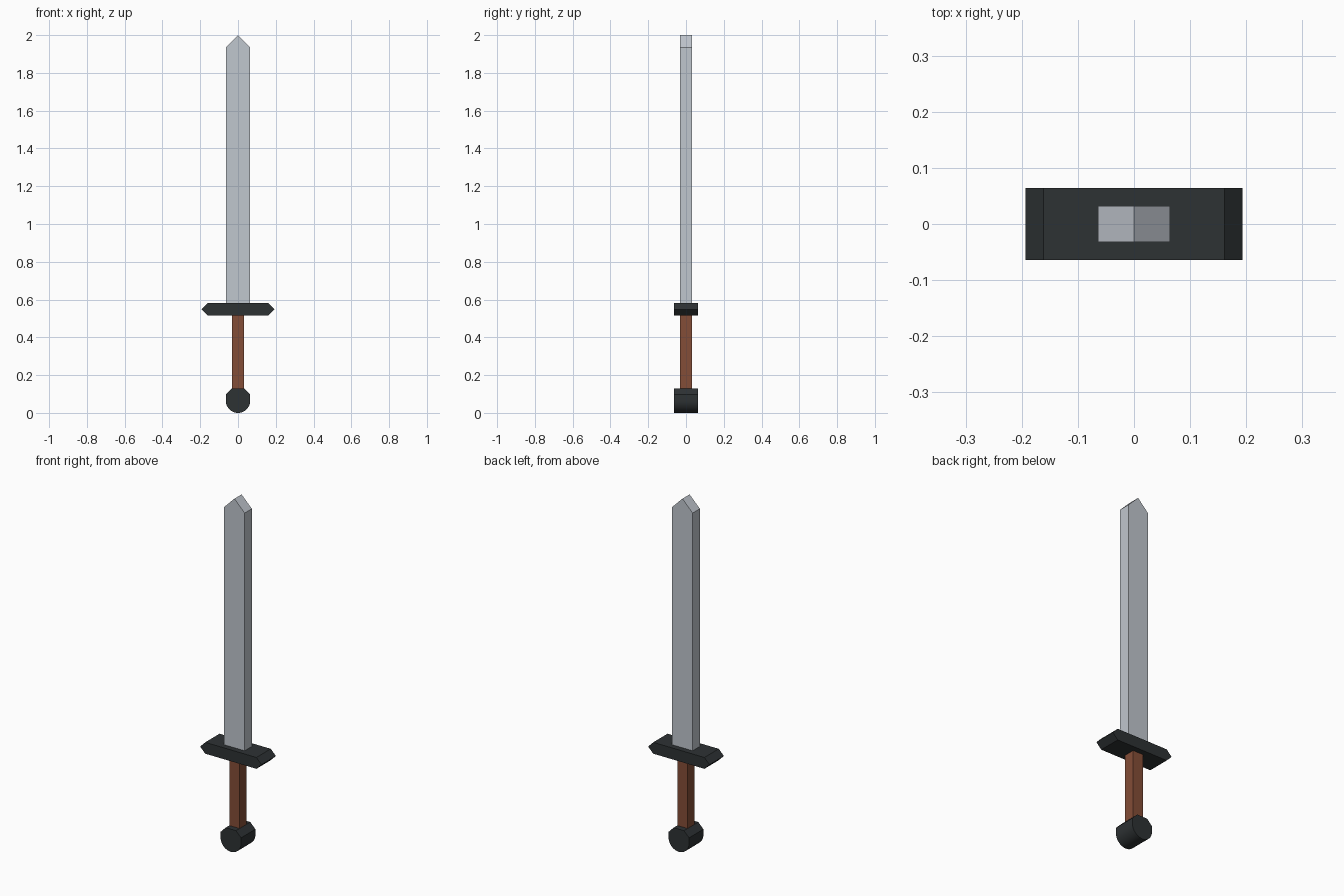
import bpy, bmesh, math

if "Cube" in bpy.data.objects:
    bpy.data.objects.remove(bpy.data.objects["Cube"])

U = 2 / 62  # the sword is 62 modules tall


def material(name, rgb):
    mat = bpy.data.materials.new(name)
    mat.diffuse_color = (*rgb, 1)
    mat.use_nodes = True
    mat.node_tree.nodes["Principled BSDF"].inputs["Base Color"].default_value = mat.diffuse_color
    return mat


def extrude_profile(name, profile, half_depth, mat, smooth=False):
    """Extrude an (x, z) outline, given in modules, evenly along y."""
    bm = bmesh.new()
    d = half_depth * U
    face = bm.faces.new([bm.verts.new((x * U, -d, z * U)) for x, z in profile])
    result = bmesh.ops.extrude_face_region(bm, geom=[face])
    verts = [g for g in result["geom"] if isinstance(g, bmesh.types.BMVert)]
    bmesh.ops.translate(bm, verts=verts, vec=(0, 2 * d, 0))
    bmesh.ops.recalc_face_normals(bm, faces=bm.faces)
    mesh = bpy.data.meshes.new(name)
    bm.to_mesh(mesh)
    bm.free()
    mesh.materials.append(mat)
    obj = bpy.data.objects.new(name, mesh)
    bpy.context.collection.objects.link(obj)
    if smooth:
        bpy.ops.object.select_all(action='DESELECT')
        obj.select_set(True)
        bpy.context.view_layer.objects.active = obj
        bpy.ops.object.shade_smooth_by_angle(angle=math.radians(30))
    return obj


steel = material("steel", (0.53, 0.57, 0.62))
iron = material("dark_iron", (0.027, 0.032, 0.034))
leather = material("brown_grip", (0.23, 0.075, 0.038))

# Blade with a roof-shaped tip
extrude_profile("blade", [(-2, 18), (2, 18), (2, 60), (0, 62), (-2, 60)], 1, steel)

# Crossguard with pointed ends
extrude_profile("crossguard",
                [(-5, 16), (5, 16), (6, 17), (5, 18), (-5, 18), (-6, 17)], 2, iron)

# Square grip
extrude_profile("grip", [(-1, 4), (1, 4), (1, 16), (-1, 16)], 1, leather)

# Pommel: round below, chamfered shoulders above
STEPS = 20
arc = [(2 * math.cos(a), 2 + 2 * math.sin(a))
       for a in (math.pi * (1 + i / STEPS) for i in range(STEPS + 1))]
extrude_profile("pommel", arc + [(2, 3), (1, 4), (-1, 4), (-2, 3)], 2, iron, smooth=True)
